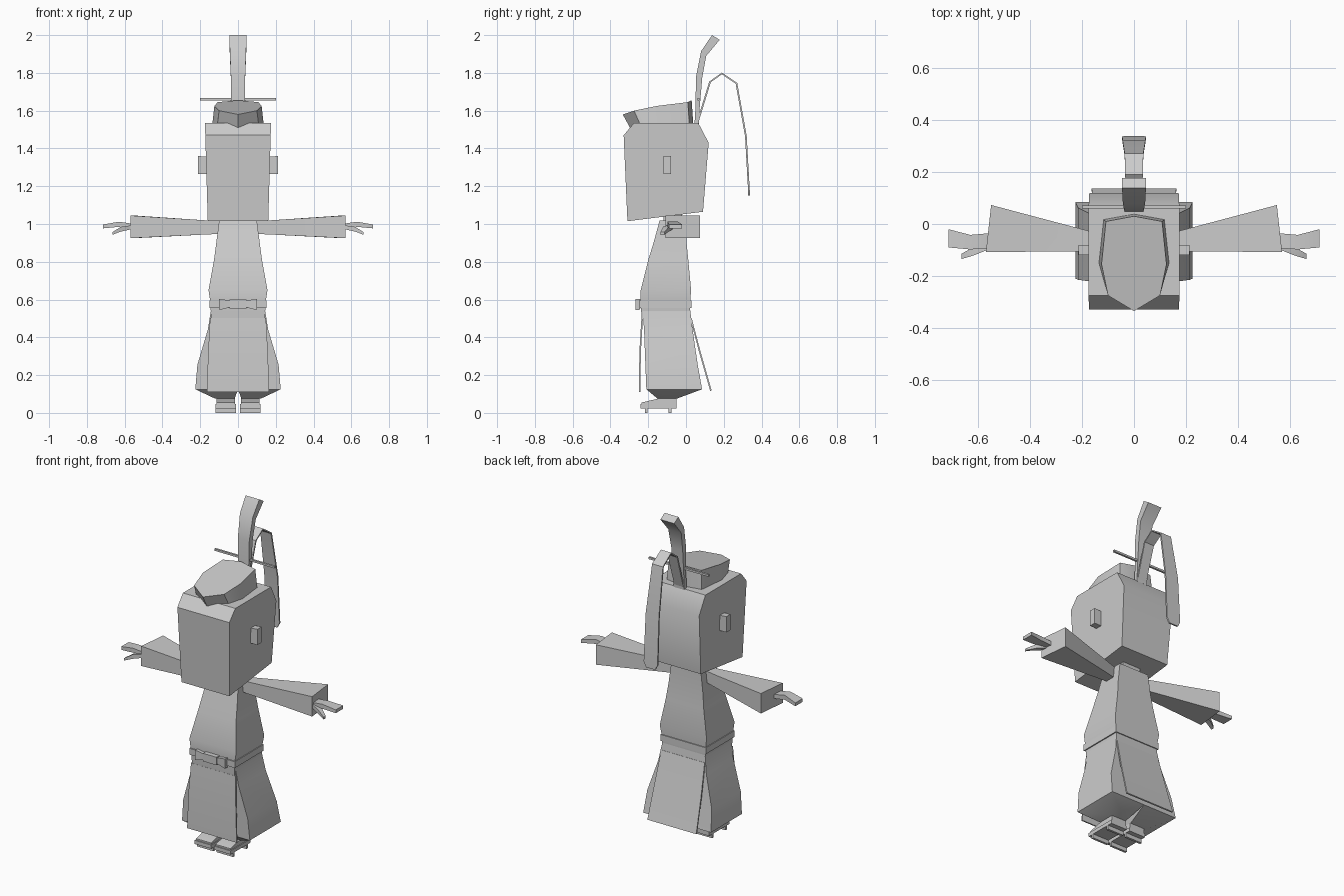
import bpy, bmesh, math
from mathutils import Vector

if "Cube" in bpy.data.objects:
    bpy.data.objects.remove(bpy.data.objects["Cube"])

grey = bpy.data.materials.new("plain grey")
grey.diffuse_color = (0.6, 0.6, 0.6, 1)
grey.use_nodes = True
grey.node_tree.nodes["Principled BSDF"].inputs["Base Color"].default_value = grey.diffuse_color


def finish(name, bm, mirror=False, angle=35):
    bmesh.ops.recalc_face_normals(bm, faces=bm.faces)
    me = bpy.data.meshes.new(name)
    bm.to_mesh(me)
    bm.free()
    me.materials.append(grey)
    ob = bpy.data.objects.new(name, me)
    bpy.context.collection.objects.link(ob)
    bpy.ops.object.select_all(action='DESELECT')
    ob.select_set(True)
    bpy.context.view_layer.objects.active = ob
    bpy.ops.object.shade_smooth_by_angle(angle=math.radians(angle))
    if mirror:
        ob.modifiers.new("mirror", 'MIRROR')
    return ob


def loft(name, rings, **kw):
    """Closed skin through rings that all have the same point count."""
    bm = bmesh.new()
    rows = [[bm.verts.new(p) for p in r] for r in rings]
    n = len(rows[0])
    for a, b in zip(rows, rows[1:]):
        for i in range(n):
            j = (i + 1) % n
            bm.faces.new((a[i], a[j], b[j], b[i]))
    bm.faces.new(rows[0])
    bm.faces.new(rows[-1])
    return finish(name, bm, **kw)


def rect_z(x0, x1, y0, y1, z):
    return [(x0, y0, z), (x1, y0, z), (x1, y1, z), (x0, y1, z)]


def rect_x(x, y0, y1, z0, z1):
    return [(x, y0, z0), (x, y1, z0), (x, y1, z1), (x, y0, z1)]


def box(name, x0, x1, y0, y1, z0, z1, **kw):
    return loft(name, [rect_z(x0, x1, y0, y1, z0), rect_z(x0, x1, y0, y1, z1)], **kw)


def ribbon(name, path, t):
    """Strip along (half width, y, z) points with thickness t."""
    rings = []
    for i, (w, y, z) in enumerate(path):
        a, b = path[max(i - 1, 0)], path[min(i + 1, len(path) - 1)]
        d = Vector((b[1] - a[1], b[2] - a[2])).normalized() * t / 2
        rings.append([(-w, y - d.y, z + d.x), (w, y - d.y, z + d.x),
                      (w, y + d.y, z - d.x), (-w, y + d.y, z - d.x)])
    return loft(name, rings)


# head: bevelled side profile, narrower at the chin
profile = [(-.31, 1.015), (-.33, 1.47), (-.275, 1.535), (.065, 1.535), (.12, 1.43), (.09, 1.065)]
loft("head", [[(s * (.16 + .015 * (z - 1.015) / .52), y, z) for y, z in profile] for s in (-1, 1)])
loft("ear", [rect_x(.15, -.12, -.08, 1.265, 1.355), rect_x(.213, -.12, -.08, 1.265, 1.36)], mirror=True)

# cap: eight-sided, sloping forward
half = [(0, .03, 1.655), (.108, .01, 1.645), (.125, -.155, 1.625), (.1, -.275, 1.6), (0, -.335, 1.58)]
top = half + [(-x, y, z) for x, y, z in half[3:0:-1]]
base = [(x * 1.08, -.13 + (y + .13) * (.8 if y < -.13 else 1.05),
         1.535 - (.03 if y < -.3 else 0)) for x, y, z in top]
loft("cap", [base, top])

# hair: upright tuft, hanging ribbon and pin
loft("hair_tuft", [[(-w, a, za), (w, a, za), (w, b, zb), (-w, b, zb)] for w, a, za, b, zb in [
    (.036, .045, 1.53, .068, 1.53), (.036, .05, 1.61, .072, 1.61), (.038, .053, 1.78, .086, 1.775),
    (.043, .08, 1.915, .107, 1.89), (.046, .138, 2.0, .178, 1.975)]])
ribbon("hair_ribbon", [(.03, .062, 1.54), (.032, .127, 1.752), (.034, .19, 1.797), (.036, .267, 1.745),
                       (.044, .317, 1.465), (.046, .333, 1.18), (.03, .334, 1.15)], .009)
box("hair_pin", -.2, .2, .06, .072, 1.655, 1.667)

# torso and neck
loft("torso", [rect_z(-x, x, y0, y1, z) for x, y0, y1, z in [
    (.142, -.235, .022, .5), (.147, -.24, .022, .59), (.156, -.24, .027, .65), (.127, -.2, .012, .81),
    (.115, -.172, .003, .9), (.1, -.14, 0, 1.018)]])
box("neck", -.06, .06, -.12, -.02, 1.0, 1.06)

# belt and bow
box("belt", -.152, .152, -.247, .028, .556, .594)
box("bow_knot", -.045, .045, -.268, -.24, .552, .6)
loft("bow_loop", [rect_x(.045, -.262, -.245, .558, .594), rect_x(.085, -.265, -.245, .548, .602),
                  rect_x(.1, -.268, -.245, .546, .604)], mirror=True)

# sleeves, hands and thumbs
loft("sleeve", [rect_x(.09, -.105, -.05, .948, 1.015), rect_x(.18, -.105, -.025, .944, 1.02),
                [(.57, -.108, .925), (.55, .073, .925), (.55, .073, 1.045), (.57, -.108, 1.045)]], mirror=True)
loft("hand", [rect_x(.55, -.092, -.035, .975, 1.0), rect_x(.63, -.098, -.042, .985, 1.012),
              rect_x(.715, -.09, -.02, .977, .997)], mirror=True)
loft("thumb", [rect_x(.565, -.1, -.07, .972, .993), rect_x(.62, -.122, -.09, .96, .985),
               rect_x(.665, -.135, -.115, .943, .957)], mirror=True)

# trouser legs: flared, then gathered at the ankle
loft("trouser_leg", [rect_z(*r) for r in [
    (0, .143, -.23, .022, .545), (0, .16, -.222, .035, .44), (0, .215, -.215, .062, .255),
    (0, .226, -.21, .085, .125), (.018, .12, -.15, -.05, .075)]], mirror=True)

# skirt panels at front and back
ribbon("front_panel", [(.148, -.232, .502), (.158, -.243, .32), (.165, -.245, .11)], .008)
ribbon("back_panel", [(.145, .026, .502), (.155, .074, .32), (.163, .132, .117)], .008)

# feet on raised sandals
loft("foot", [[(x, -.235, .045), (x, -.05, .045), (x, -.05, .075), (x, -.15, .075), (x, -.235, .055)]
              for x in (.015, .115)], mirror=True)
box("sandal_sole", .01, .12, -.242, -.05, .024, .046, mirror=True)
for name, y in (("front_sandal_tooth", -.211), ("rear_sandal_tooth", -.085)):
    box(name, .01, .12, y - .007, y + .007, 0, .025, mirror=True)
